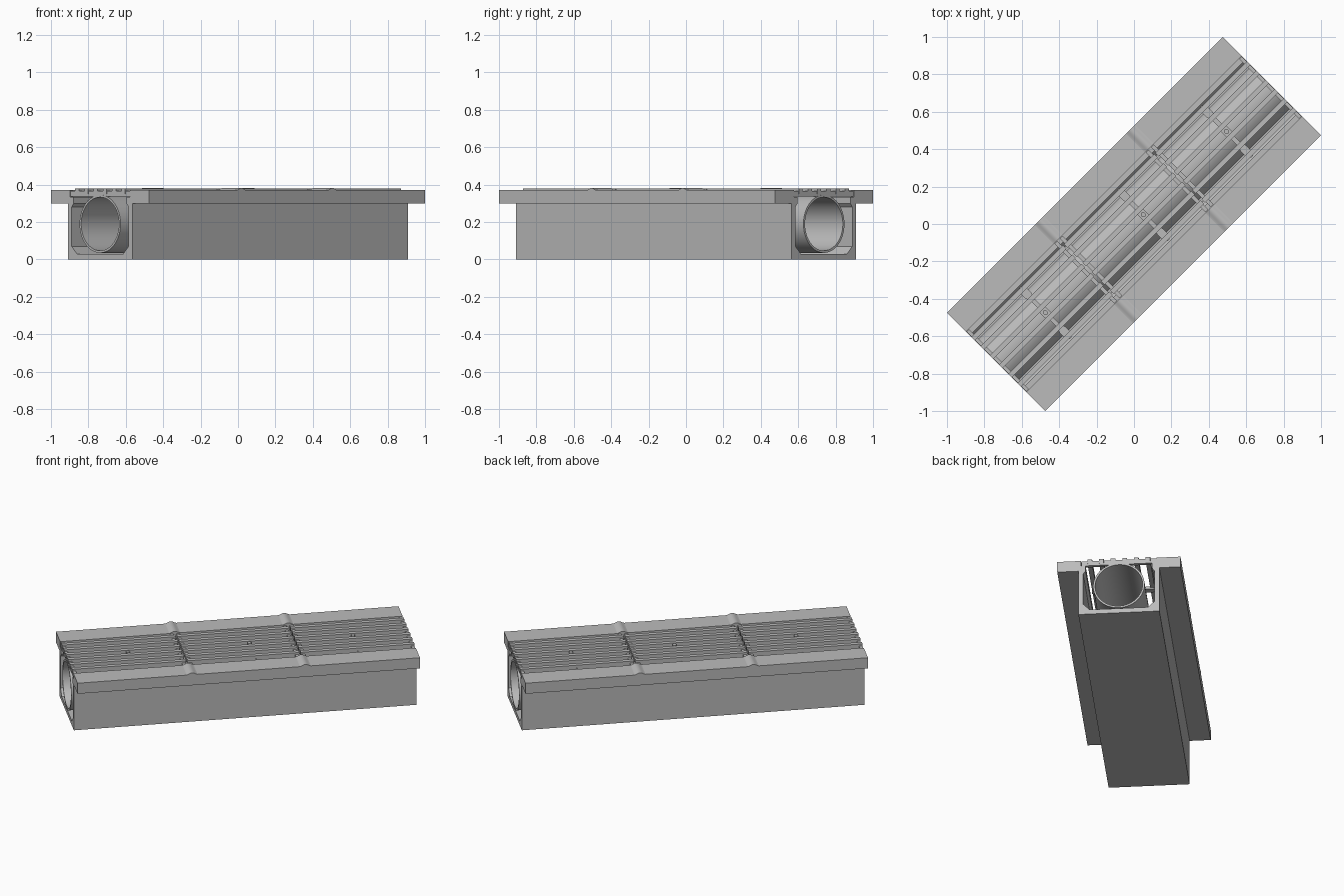
import bpy, bmesh, math
from mathutils import Vector

cube = bpy.data.objects.get("Cube")
if cube:
    bpy.data.objects.remove(cube, do_unlink=True)

HALF = 1.043            # half length of the channel
TURN = math.radians(45)  # the channel lies diagonally

grey = bpy.data.materials.new("concrete grey")
grey.use_nodes = True
COLOUR = (0.5, 0.5, 0.5, 1)
grey.diffuse_color = COLOUR
grey.node_tree.nodes["Principled BSDF"].inputs["Base Color"].default_value = COLOUR


def finish(name, bm, smooth=False):
    bmesh.ops.recalc_face_normals(bm, faces=bm.faces)
    mesh = bpy.data.meshes.new(name)
    bm.to_mesh(mesh)
    bm.free()
    mesh.materials.append(grey)
    ob = bpy.data.objects.new(name, mesh)
    ob.rotation_euler.z = TURN
    bpy.context.collection.objects.link(ob)
    if smooth:
        bpy.ops.object.select_all(action="DESELECT")
        ob.select_set(True)
        bpy.context.view_layer.objects.active = ob
        bpy.ops.object.shade_smooth_by_angle(angle=math.radians(35))
    return ob


def sweep(bm, pts, offset):
    """Extrude a closed outline of 3D points along an offset."""
    face = bm.faces.new([bm.verts.new(p) for p in pts])
    new = bmesh.ops.extrude_face_region(bm, geom=[face])["geom"]
    bmesh.ops.translate(bm, vec=Vector(offset),
                        verts=[g for g in new if isinstance(g, bmesh.types.BMVert)])


def box(bm, x0, x1, y0, y1, z0, z1):
    sweep(bm, [(x0, y0, z0), (x1, y0, z0), (x1, y1, z0), (x0, y1, z0)], (0, 0, z1 - z0))


def capsule(bm, x, y, half, r, z0, z1):
    """Flat plate with rounded ends, lying across the channel."""
    pts = []
    for i in range(16):
        a = math.pi * i / 15 if i < 8 else math.pi * (i - 1) / 14
        a = math.pi * (i % 8) / 7 + (math.pi if i > 7 else 0)
        side = half if i < 8 else -half
        pts.append((x + r * math.cos(a), y + side + r * math.sin(a), z0))
    sweep(bm, pts, (0, 0, z1 - z0))


# Channel body: one U profile with wide top flanges
half = [(0.244, 0), (0.244, 0.3), (0.371, 0.3), (0.371, 0.37), (0.228, 0.37),
        (0.228, 0.335), (0.2, 0.335), (0.2, 0.3), (0.215, 0.28), (0.215, 0.07), (0.175, 0.03)]
outline = half + [(-y, z) for y, z in reversed(half)]
bm = bmesh.new()
sweep(bm, [(-HALF, y, z) for y, z in outline], (2 * HALF, 0, 0))
finish("channel_body", bm)

# Inner pipe, open at both ends
bm = bmesh.new()
rings = []
SIDES = 48
for x, r in ((-HALF, 0.155), (HALF, 0.155), (HALF, 0.143), (-HALF, 0.143)):
    rings.append([bm.verts.new((x, r * math.cos(2 * math.pi * i / SIDES),
                                0.19 + r * math.sin(2 * math.pi * i / SIDES)))
                  for i in range(SIDES)])
for k in range(4):
    a, b = rings[k], rings[(k + 1) % 4]
    for i in range(SIDES):
        j = (i + 1) % SIDES
        bm.faces.new((a[i], a[j], b[j], b[i]))
finish("inner_pipe", bm, smooth=True)

# Grate: long bars over cross bars, in three sections
JOINT = 0.345
bm = bmesh.new()
for i in range(6):
    y = -0.175 + 0.07 * i
    for x0, x1 in ((-HALF, -JOINT - 0.004), (-JOINT + 0.004, JOINT - 0.004), (JOINT + 0.004, HALF)):
        box(bm, x0, x1, y - 0.014, y + 0.014, 0.35, 0.378)
finish("grate_long_bars", bm)

bm = bmesh.new()
for s in (-1, 1):
    for x in (JOINT - 0.02, JOINT + 0.02, HALF - 0.012):
        box(bm, s * x - 0.01, s * x + 0.01, -0.226, 0.226, 0.336, 0.366)
finish("grate_cross_bars", bm)

# Locking bars below the grate
bm = bmesh.new()
for x in (-0.67, 0.07, 0.7):
    capsule(bm, x, 0, 0.15, 0.012, 0.344, 0.354)
    for y, length in ((-0.15, 0.02), (0, 0.02), (0.15, 0.02)):
        capsule(bm, x, y, length, 0.022, 0.342, 0.358)
    capsule(bm, x, 0, 0.002, 0.012, 0.35, 0.378)
finish("locking_bars", bm)

# Rounded ridges across the flanges at the joints
bm = bmesh.new()
for x in (-JOINT, JOINT):
    for y in (-0.371, 0.228):
        pts = [(x - 0.04 + 0.008 * i, y, 0.369 + 0.013 * math.sin(math.pi * i / 10) ** 2)
               for i in range(11)]
        sweep(bm, pts, (0, 0.143, 0))
finish("flange_ridges", bm, smooth=True)
